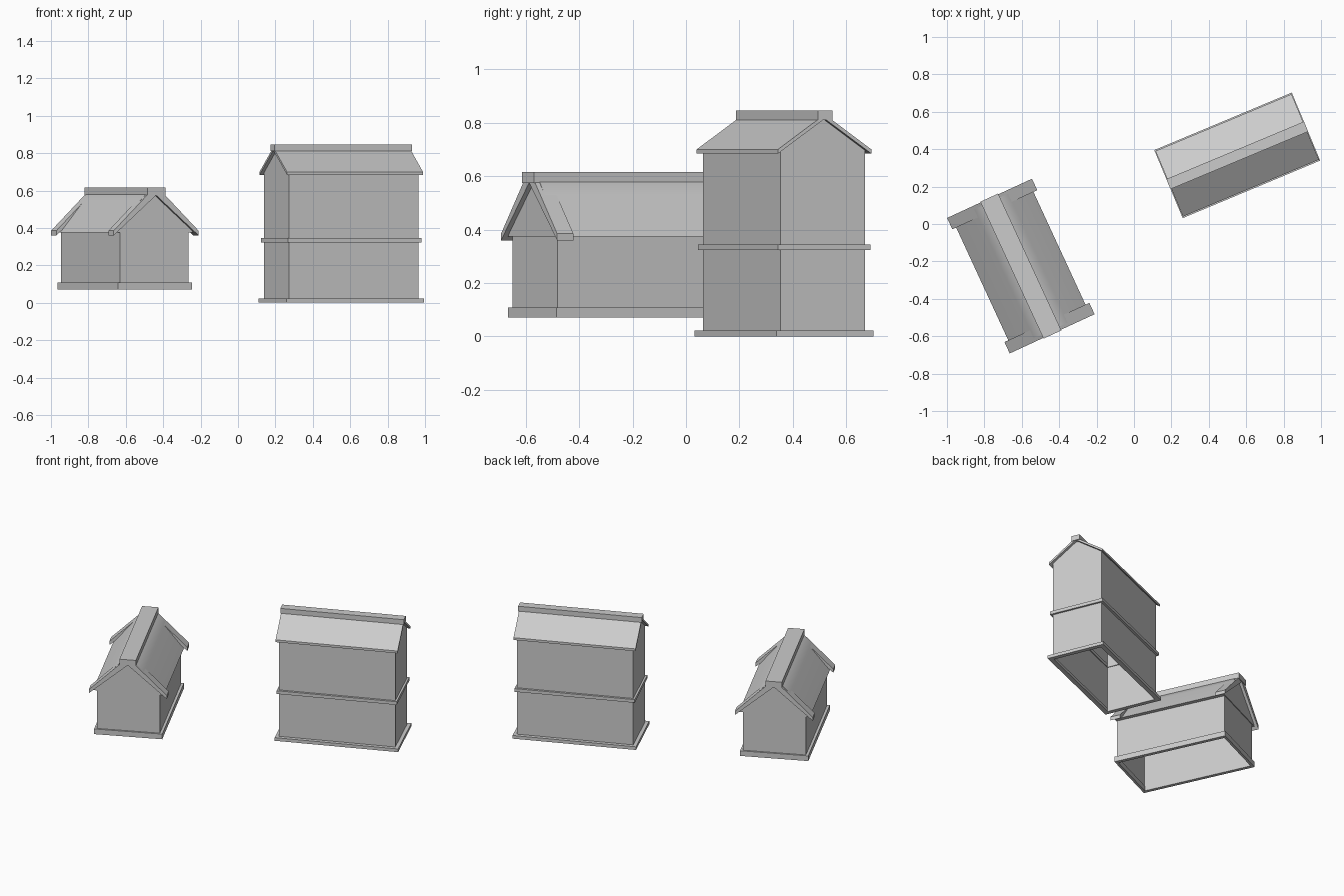
import bpy, math
from mathutils import Matrix

if "Cube" in bpy.data.objects:
    bpy.data.objects.remove(bpy.data.objects["Cube"])

grey = bpy.data.materials.new("plain grey")
grey.diffuse_color = (0.6, 0.6, 0.6, 1)
grey.use_nodes = True
grey.node_tree.nodes["Principled BSDF"].inputs["Base Color"].default_value = grey.diffuse_color


def add(name, verts, faces, place):
    me = bpy.data.meshes.new(name)
    me.from_pydata(verts, [], faces)
    me.materials.append(grey)
    ob = bpy.data.objects.new(name, me)
    bpy.context.collection.objects.link(ob)
    ob.matrix_world = place
    return ob


def extrude(name, prof, y0, y1, place, open_bottom=False):
    """Counter-clockwise x/z profile extruded along y; first edge is the bottom."""
    n = len(prof)
    verts = [(x, y, z) for y in (y0, y1) for x, z in prof]
    faces = [tuple(range(n)), tuple(range(2 * n - 1, n - 1, -1))]
    for i in range(1 if open_bottom else 0, n):
        j = (i + 1) % n
        faces.append((j, i, i + n, j + n))
    return add(name, verts, faces, place)


def box(name, w, l, z0, z1, place):
    h = w / 2
    return extrude(name, [(-h, z0), (h, z0), (h, z1), (-h, z1)], -l / 2, l / 2, place)


def ring(name, w, l, inner_w, inner_l, z0, z1, place):
    """Rectangular trim running around the walls."""
    verts = []
    for a, b in ((w, l), (inner_w, inner_l)):
        for z in (z0, z1):
            verts += [(sx * a / 2, sy * b / 2, z)
                      for sx, sy in ((-1, -1), (1, -1), (1, 1), (-1, 1))]
    faces = []
    for i in range(4):
        j = (i + 1) % 4
        faces += [(i, j, j + 4, i + 4), (j + 8, i + 8, i + 12, j + 12),
                  (i + 4, j + 4, j + 12, i + 12), (j, i, i + 8, j + 8)]
    return add(name, verts, faces, place)


def placed(x, y, deg):
    return Matrix.Translation((x, y, 0)) @ Matrix.Rotation(math.radians(deg), 4, 'Z')


def chevron(half, eave_low, eave_top, apex_low, apex_top):
    """Roof cross-section bent over the ridge."""
    return [(-half, eave_low), (0, apex_low), (half, eave_low),
            (half, eave_top), (0, apex_top), (-half, eave_top)]


# Tall two-storey house: gabled shell, trims, roof slab, ridge cap
P = placed(0.552, 0.367, 22.7 - 90)
extrude("tall_walls", [(-.172, .0), (.172, .0), (.172, .702), (0, .818), (-.172, .702)],
        -.375, .375, P, open_bottom=True)
ring("tall_base_trim", .394, .797, .334, .74, 0, .022, P)
ring("tall_storey_trim", .375, .776, .334, .74, .323, .345, P)
extrude("tall_roof", chevron(.19, .684, .70, .815, .831), -.394, .394, P)
box("tall_ridge_cap", .058, .798, .81, .845, P)

# Small house: open-bottomed walls, base trim, solid roof, end boards, ridge cap
P = placed(-.605, -.225, 24.8)
extrude("small_walls", [(-.2015, .08), (.2015, .08), (.2015, .376), (-.2015, .376)],
        -.375, .375, P, open_bottom=True)
ring("small_base_trim", .437, .772, .39, .738, .072, .108, P)
roof = extrude("small_roof", [(-.2275, .375), (.2275, .375), (.1, .53), (.05, .581),
                              (0, .6), (-.05, .581), (-.1, .53)], -.38, .38, P)
bpy.context.view_layer.objects.active = roof
roof.select_set(True)
bpy.ops.object.shade_smooth_by_angle(angle=math.radians(30))
board = [(-.25, .36), (0, .575), (.25, .36), (.25, .385),
         (.04, .588), (-.04, .588), (-.25, .385)]
extrude("small_front_board", board, -.399, -.332, P)
extrude("small_back_board", board, .332, .399, P)
box("small_ridge_cap", .105, .806, .575, .615, P)
